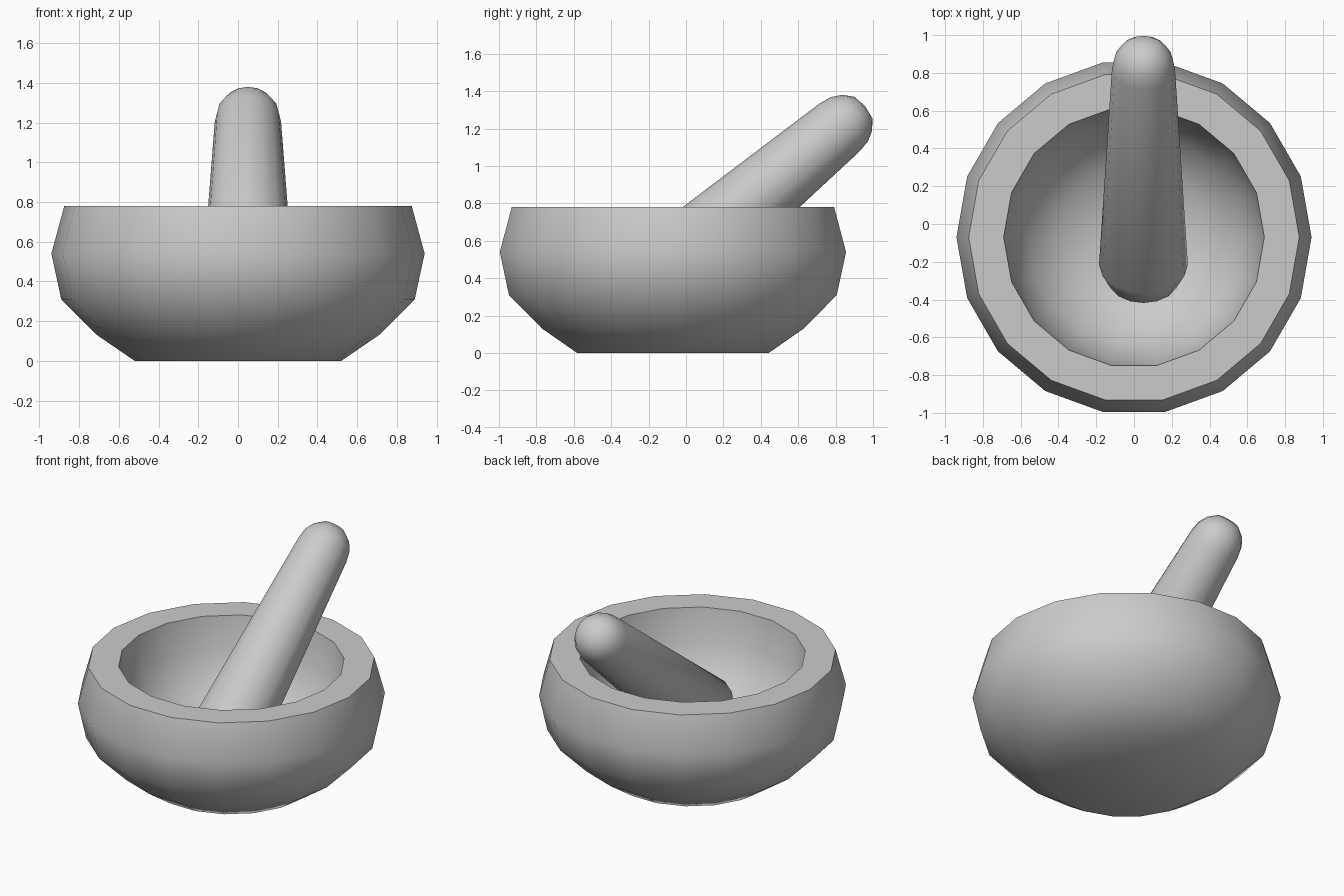
import bpy, bmesh
from math import cos, sin, pi, radians

if "Cube" in bpy.data.objects:
    bpy.data.objects.remove(bpy.data.objects["Cube"])


def lathe(name, profile, sides, location=(0, 0, 0), tilt=0.0):
    """Revolve (radius, height) points around z; radius 0 makes a pole."""
    bm = bmesh.new()
    rings = []
    for r, z in profile:
        if r == 0:
            rings.append([bm.verts.new((0, 0, z))] * sides)
        else:
            rings.append([bm.verts.new((r * cos(2 * pi * i / sides),
                                        r * sin(2 * pi * i / sides), z))
                          for i in range(sides)])
    for a, b in zip(rings, rings[1:]):
        for i in range(sides):
            j = (i + 1) % sides
            bm.faces.new(dict.fromkeys((a[i], a[j], b[j], b[i])))
    bmesh.ops.recalc_face_normals(bm, faces=bm.faces)
    mesh = bpy.data.meshes.new(name)
    bm.to_mesh(mesh)
    bm.free()
    obj = bpy.data.objects.new(name, mesh)
    bpy.context.collection.objects.link(obj)
    obj.location = location
    obj.rotation_euler.x = tilt
    bpy.ops.object.select_all(action='DESELECT')
    obj.select_set(True)
    bpy.context.view_layer.objects.active = obj
    bpy.ops.object.shade_smooth_by_angle(angle=radians(42))
    return obj


# Mortar bowl: outside wall, flat rim, rounded hollow
lathe("mortar_bowl",
      [(0, 0), (0.52, 0), (0.71, 0.13), (0.89, 0.31), (0.94, 0.54), (0.875, 0.78),
       (0.69, 0.78), (0.66, 0.56), (0.565, 0.36), (0.40, 0.22), (0.20, 0.145), (0, 0.125)],
      18, location=(0, -0.07, 0))

# Pestle: tapered rod with rounded ends, leaning back on the rim
lathe("pestle",
      [(0, -1.575), (0.10, -1.555), (0.185, -1.50), (0.235, -1.39),
       (0.167, -0.04), (0.155, 0.03), (0.125, 0.085), (0.075, 0.128), (0, 0.14)],
      16, location=(0.05, 0.85, 1.23), tilt=radians(-50))
